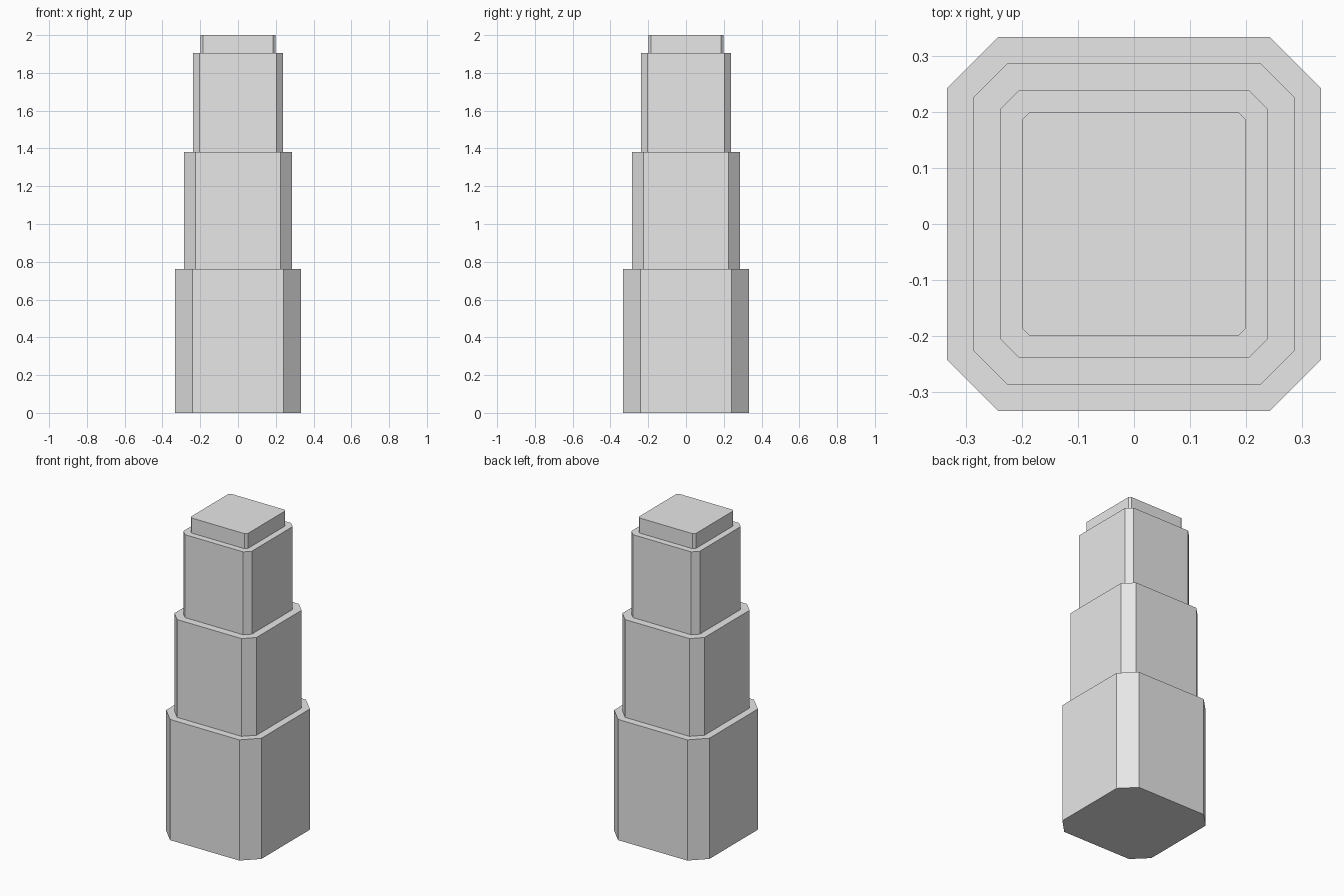
import bpy
import bmesh

if "Cube" in bpy.data.objects:
    bpy.data.objects.remove(bpy.data.objects["Cube"])

grey = bpy.data.materials.new("light_grey")
grey.diffuse_color = (0.8, 0.8, 0.8, 1)
grey.use_nodes = True
grey.node_tree.nodes["Principled BSDF"].inputs["Base Color"].default_value = grey.diffuse_color


def tier(name, half, flat, z0, z1):
    """Square block with chamfered vertical corners; flat = half length of each straight side."""
    outline = []
    x, y = half, flat
    for _ in range(4):
        outline += [(x, -y), (x, y)] if abs(x) == half else [(x, y), (-x, y)]
        break
    # Rotate the first side by quarter turns to close the octagon
    for _ in range(3):
        outline += [(-py, px) for px, py in outline[-2:]]
    bm = bmesh.new()
    base = bm.faces.new([bm.verts.new((px, py, z0)) for px, py in outline])
    top = bmesh.ops.extrude_face_region(bm, geom=[base], use_keep_orig=True)
    for v in top["geom"]:
        if isinstance(v, bmesh.types.BMVert):
            v.co.z = z1
    bmesh.ops.recalc_face_normals(bm, faces=bm.faces)
    mesh = bpy.data.meshes.new(name)
    bm.to_mesh(mesh)
    bm.free()
    mesh.materials.append(grey)
    bpy.context.collection.objects.link(bpy.data.objects.new(name, mesh))


# Stacked tower tiers, narrowing upward
tier("base_tier", 0.333, 0.242, 0.0, 0.763)
tier("lower_tier", 0.287, 0.225, 0.763, 1.381)
tier("upper_tier", 0.239, 0.204, 1.381, 1.905)
tier("roof_cap", 0.199, 0.186, 1.905, 2.0)
